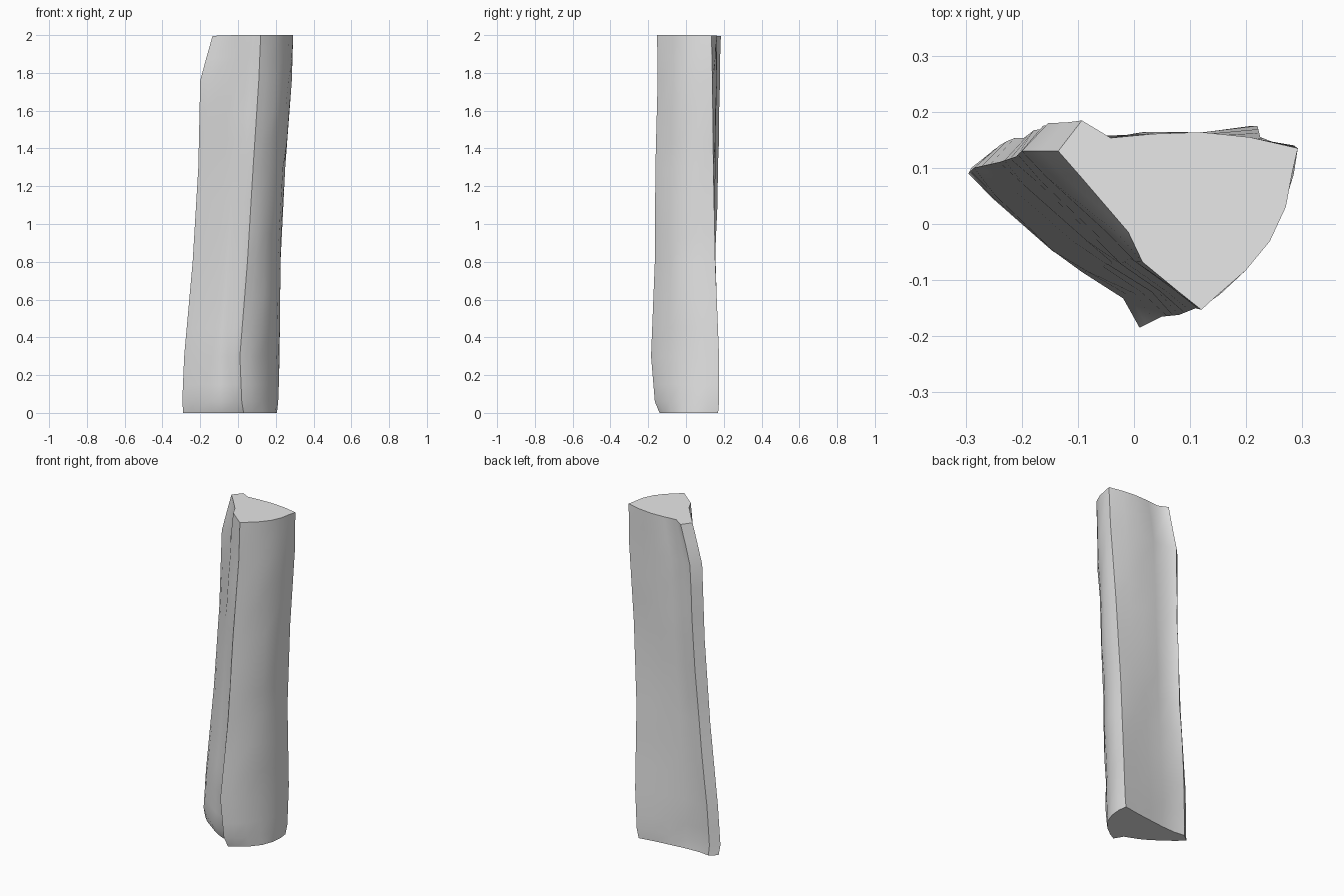
import bpy
import bmesh
import math
import random
from mathutils import Vector

random.seed(4)
default_cube = bpy.data.objects.get("Cube")
if default_cube:
    bpy.data.objects.remove(default_cube, do_unlink=True)


def make_material(name, value):
    material = bpy.data.materials.new(name)
    material.use_nodes = True
    colour = (value, value, value, 1)
    material.diffuse_color = colour
    material.node_tree.nodes["Principled BSDF"].inputs["Base Color"].default_value = colour
    return material


# Tracks of the three long edges of the split log, at rising heights
heights = [0, .06, .3, .8, 1.3, 1.76, 2]
split_edge = [(-.29, .1), (-.295, .09), (-.285, .1), (-.24, .11),
              (-.21, .12), (-.2, .13), (-.135, .13)]
front_edge = [(.03, -.14), (.02, -.165), (.01, -.185), (.05, -.165),
              (.08, -.162), (.11, -.15), (.12, -.153)]
back_edge = [(.2, .17), (.21, .175), (.22, .175), (.225, .155),
             (.25, .145), (.285, .14), (.292, .135)]

# Side shapes: place along the side, outward bulge at the foot and at the top
split_side = [(.15, .01, 0), (.5, .01, .004), (.65, 0, .018), (.86, -.02, .008)]
bark_side = [(.12, .03, .015), (.3, .055, .033), (.5, .065, .04),
             (.7, .055, .035), (.87, .03, .018)]
back_side = [(.2, 0, .018), (.4, 0, .028), (.6, .005, .032),
             (.78, .015, .022), (.9, .032, .055)]


def track_point(track, z):
    """Position on a long edge at a given height."""
    for i in range(len(heights) - 1):
        low, high = heights[i], heights[i + 1]
        if z <= high:
            return Vector(track[i]).lerp(Vector(track[i + 1]), (z - low) / (high - low))
    return Vector(track[-1])


def side_points(start, end, shape, z):
    """Start corner of a side followed by its bulging points."""
    points = [start]
    along = end - start
    outward = Vector((along.y, -along.x)).normalized()
    for place, foot, top in shape:
        bulge = foot + (top - foot) * z / 2
        bulge += random.uniform(-.004, .004)
        points.append(start + along * place + outward * bulge)
    return points


def section(z):
    left, front, back = (track_point(t, z) for t in (split_edge, front_edge, back_edge))
    outline = side_points(left, front, split_side, z)
    outline += side_points(front, back, bark_side, z)
    outline += side_points(back, left, back_side, z)
    return outline


# Loft the sections into one closed body
levels = sorted(set(heights + [.15, .45, .62, .95, 1.12, 1.45, 1.6, 1.88]))
bm = bmesh.new()
rings = []
for z in levels:
    ring = []
    for point in section(z):
        # The upper cut dips slightly towards the narrow and back edges
        dip = .06 * max(0, point.y - .12) + .05 * max(0, -point.x - .05)
        drop = dip if z == levels[-1] else 0
        ring.append(bm.verts.new((point.x, point.y, z - drop)))
    rings.append(ring)

for lower, upper in zip(rings, rings[1:]):
    count = len(lower)
    for i in range(count):
        j = (i + 1) % count
        bm.faces.new((lower[i], lower[j], upper[j], upper[i]))
bm.faces.new(list(reversed(rings[0])))
bm.faces.new(rings[-1])
bmesh.ops.recalc_face_normals(bm, faces=bm.faces)

mesh = bpy.data.meshes.new("split_log")
bm.to_mesh(mesh)
bm.free()
log = bpy.data.objects.new("split_log", mesh)
bpy.context.collection.objects.link(log)
mesh.materials.append(make_material("pale grey wood", .8))

# Smooth bark with crisp cut ends
bpy.ops.object.select_all(action="DESELECT")
log.select_set(True)
bpy.context.view_layer.objects.active = log
bpy.ops.object.shade_smooth_by_angle(angle=math.radians(45))
